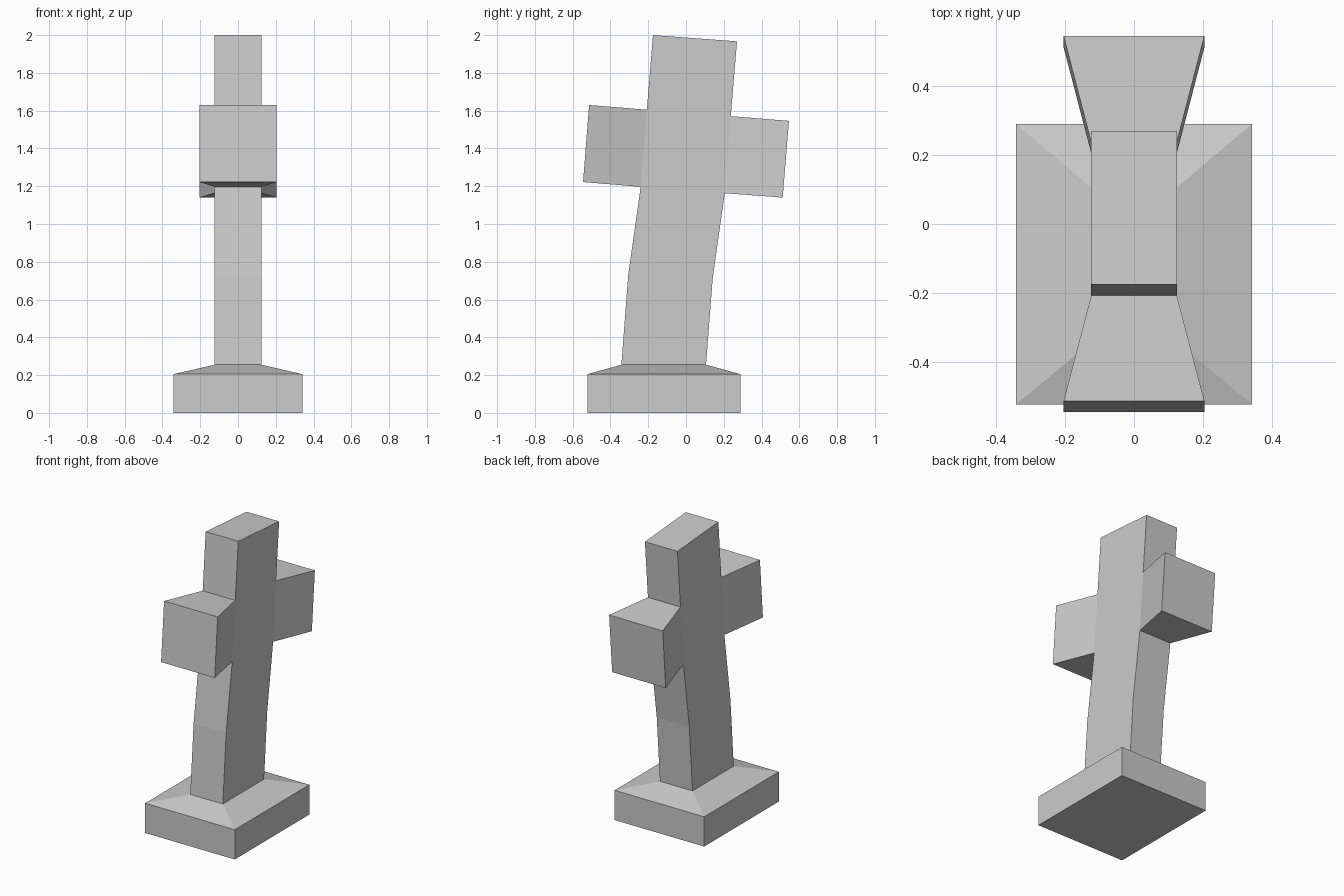
import bpy, bmesh

if "Cube" in bpy.data.objects:
    bpy.data.objects.remove(bpy.data.objects["Cube"])

# Levels from the ground up: half width, (front y, z), (back y, z)
LEVELS = [
    (0.341, (-0.522, 0.0), (0.289, 0.0)),        # plinth bottom
    (0.341, (-0.522, 0.205), (0.289, 0.205)),    # plinth top edge
    (0.124, (-0.342, 0.255), (0.106, 0.255)),    # shaft foot
    (0.124, (-0.306, 0.73), (0.141, 0.71)),      # bend
    (0.124, (-0.240, 1.197), (0.205, 1.163)),    # under the arms
    (0.124, (-0.207, 1.605), (0.237, 1.571)),    # over the arms
    (0.124, (-0.175, 2.0), (0.270, 1.967)),      # top
]
ARM_LEVEL = 4
ARM_HALF_WIDTH = 0.204

bm = bmesh.new()


def ring(hw, front, back):
    pts = [(-hw, *front), (hw, *front), (hw, *back), (-hw, *back)]
    return [bm.verts.new(p) for p in pts]


def bridge(a, b, skip=()):
    for i in range(4):
        if i not in skip:
            j = (i + 1) % 4
            bm.faces.new((a[i], a[j], b[j], b[i]))


# Plinth and leaning shaft, left open where the arms join
rings = [ring(*level) for level in LEVELS]
for k in range(len(rings) - 1):
    bridge(rings[k], rings[k + 1], skip=(0, 2) if k == ARM_LEVEL else ())
bm.faces.new(rings[0][::-1])
bm.faces.new(rings[-1])


# Arms flaring outwards from the shaft
def arm(i, low, high):
    a, b = rings[ARM_LEVEL], rings[ARM_LEVEL + 1]
    root = [a[i], a[i + 1], b[i + 1], b[i]]
    w = ARM_HALF_WIDTH if root[0].co.x > 0 else -ARM_HALF_WIDTH
    tip = [bm.verts.new(p) for p in
           ((w, *low), (-w, *low), (-w, *high), (w, *high))]
    bridge(root, tip)
    bm.faces.new(tip)


arm(0, (-0.545, 1.222), (-0.513, 1.630))
arm(2, (0.512, 1.140), (0.545, 1.546))

bmesh.ops.recalc_face_normals(bm, faces=bm.faces)
mesh = bpy.data.meshes.new("leaning_stone_cross")
bm.to_mesh(mesh)
bm.free()
bpy.context.collection.objects.link(bpy.data.objects.new("leaning_stone_cross", mesh))
